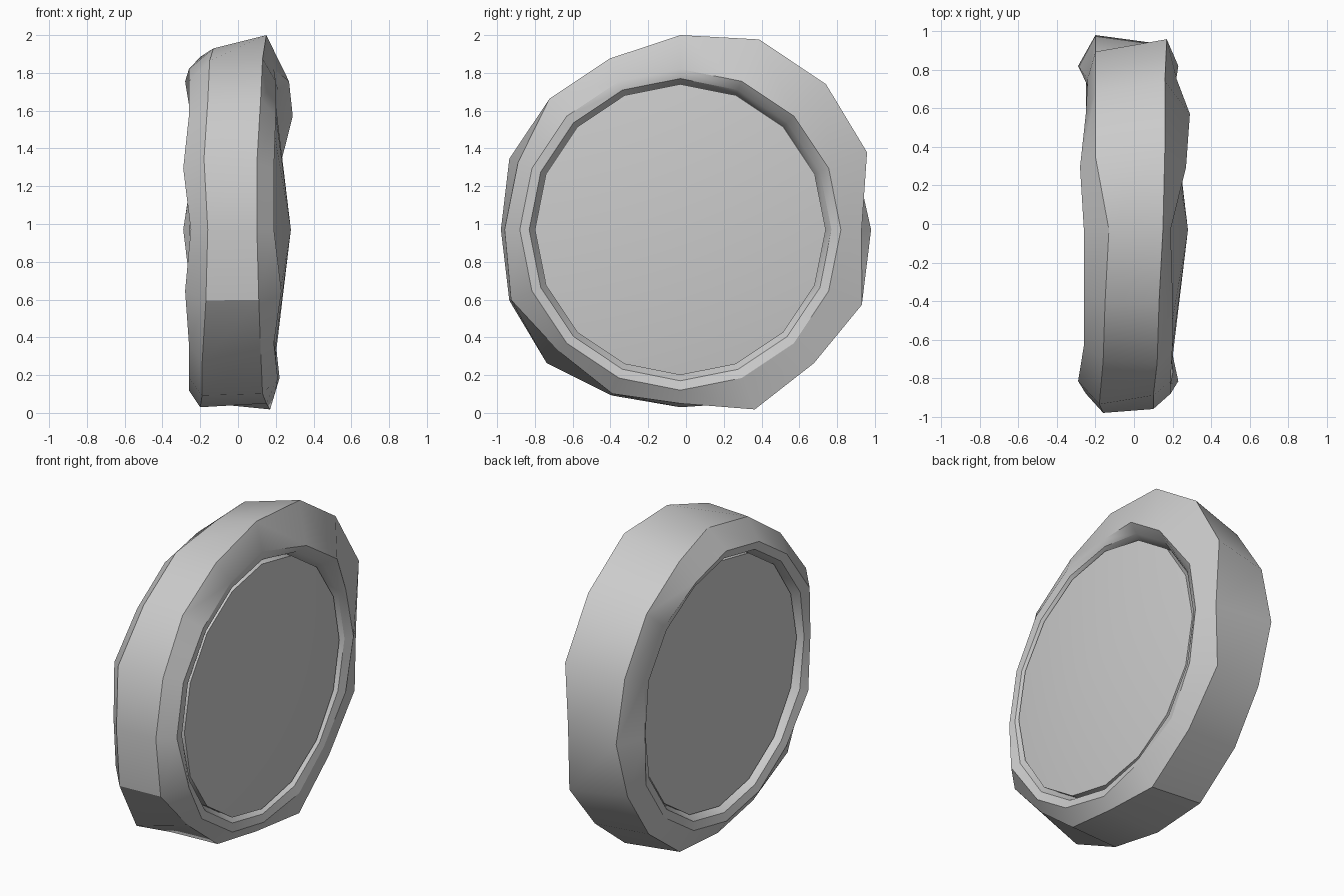
import bpy, bmesh, math

if "Cube" in bpy.data.objects:
    bpy.data.objects.remove(bpy.data.objects["Cube"])

N = 16
CY, CZ = -0.03, 0.97

# Hand-cut unevenness: radius of each tread corner, clockwise from the top
R_RIGHT = [1.03, 1.09, 1.09, 1.07, .96, 1.04, 1.0, 1.03, .92, .94, .91, .97, .93, .93, .98, .98]
R_LEFT = [.96, .99, 1.0, 1.0, 1.01, .97, .97, .99, .94, .95, 1.0, .98, .95, .98, .96, .97]
# Sideways position of the tread corners
X_RIGHT = [.15, .16, .16, .17, .17, .16, .16, .17, .15, .13, .12, .11, .10, .10, .12, .13]
X_LEFT = [-.13, -.20, -.20, -.20, -.20, -.20, -.20, -.20, -.20, -.19, -.19, -.17, -.16, -.18, -.16, -.15]
# Sideways position of the sidewall bulge
B_RIGHT = [.19, .27, .29, .22, .23, .22, .20, .22, .20, .21, .19, .23, .19, .19, .20, .20]
B_LEFT = [-.26, -.28, -.25, -.24, -.29, -.25, -.25, -.26, -.26, -.26, -.26, -.28, -.25, -.29, -.26, -.26]


def ring(bm, radii, xs):
    pts = []
    for k in range(N):
        a = math.tau * k / N
        pts.append(bm.verts.new((xs[k], CY + radii[k] * math.sin(a), CZ + radii[k] * math.cos(a))))
    return pts


def bridge(bm, a, b):
    for k in range(N):
        j = (k + 1) % N
        bm.faces.new((a[k], a[j], b[j], b[k]))


def finish(bm, name):
    bmesh.ops.recalc_face_normals(bm, faces=bm.faces)
    me = bpy.data.meshes.new(name)
    bm.to_mesh(me)
    bm.free()
    ob = bpy.data.objects.new(name, me)
    bpy.context.collection.objects.link(ob)
    bpy.ops.object.select_all(action='DESELECT')
    ob.select_set(True)
    bpy.context.view_layer.objects.active = ob
    bpy.ops.object.shade_smooth_by_angle(angle=math.radians(30))


# Tyre: closed loop of rings from the left recess around the tread to the right
bm = bmesh.new()
loops = [
    ring(bm, [.765] * N, [-.17] * N),
    ring(bm, [.80] * N, [x * .4 - .6 * .235 for x in B_LEFT]),
    ring(bm, [.85] * N, B_LEFT),
    ring(bm, R_LEFT, X_LEFT),
    ring(bm, R_RIGHT, X_RIGHT),
    ring(bm, [.85] * N, B_RIGHT),
    ring(bm, [.80] * N, [x * .3 + .7 * .19 for x in B_RIGHT]),
    ring(bm, [.765] * N, [.14] * N),
]
for i in range(len(loops)):
    bridge(bm, loops[i], loops[(i + 1) % len(loops)])
finish(bm, "tyre")

# Wheel disc: shallow cone on each face, fitted inside the tyre
bm = bmesh.new()
left = ring(bm, [.77] * N, [-.21] * N)
right = ring(bm, [.77] * N, [.187] * N)
bridge(bm, left, right)
for edge, apex_x in ((left, -.25), (right, .28)):
    apex = bm.verts.new((apex_x, CY, CZ))
    for k in range(N):
        bm.faces.new((edge[k], edge[(k + 1) % N], apex))
finish(bm, "wheel_disc")
